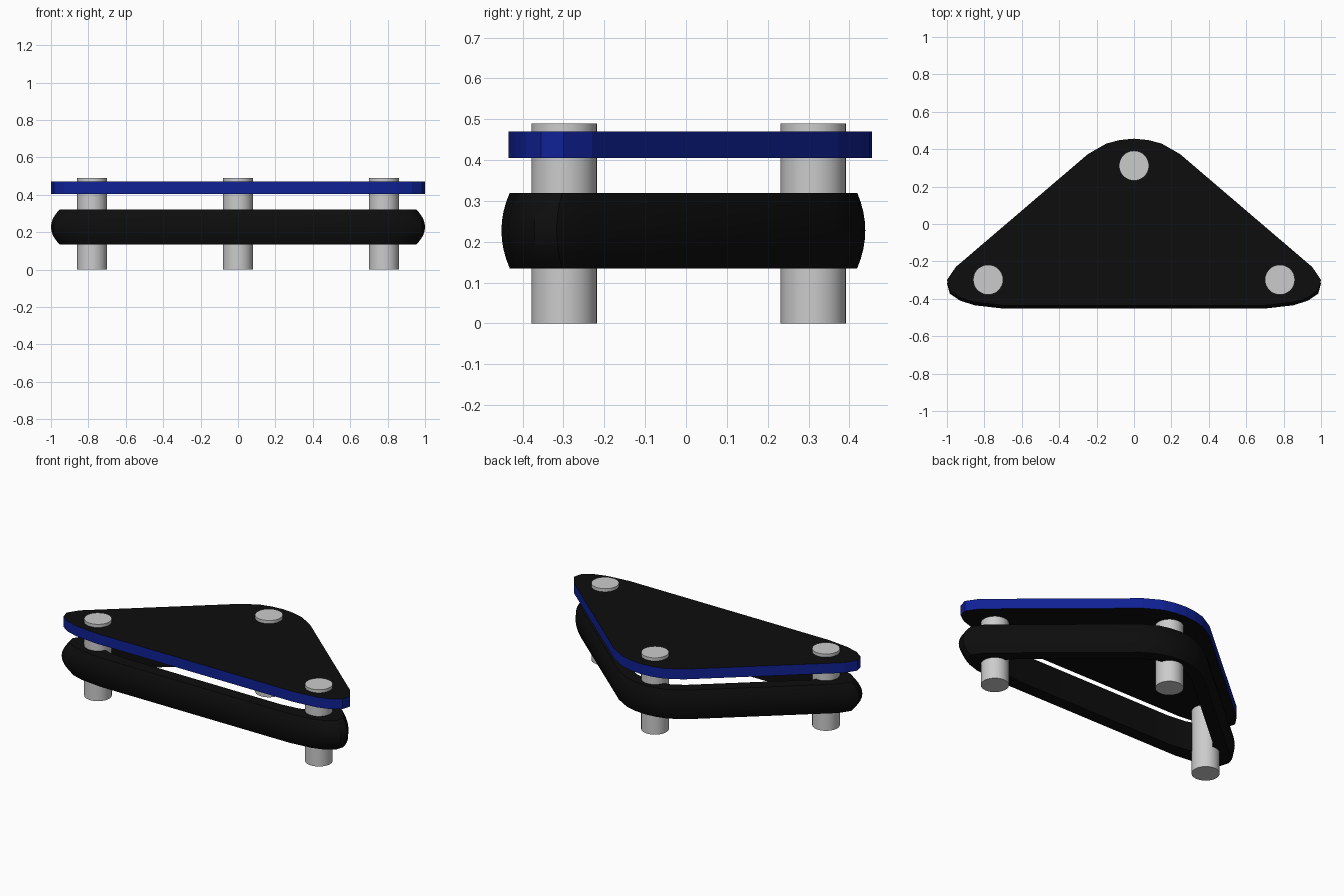
import bpy, bmesh, math

if "Cube" in bpy.data.objects:
    bpy.data.objects.remove(bpy.data.objects["Cube"])


def material(name, rgb):
    m = bpy.data.materials.new(name)
    m.diffuse_color = (*rgb, 1)
    m.use_nodes = True
    m.node_tree.nodes["Principled BSDF"].inputs["Base Color"].default_value = m.diffuse_color
    return m


black = material("black", (0.004, 0.004, 0.004))
blue = material("blue", (0.005, 0.015, 0.30))

# Right half of the rounded triangle outline, front to back
half = [(0.70, -0.435), (0.85, -0.418), (0.93, -0.393), (0.985, -0.355),
        (1.0, -0.30), (0.953, -0.23), (0.246, 0.374), (0.148, 0.43),
        (0.075, 0.449)]
outline = half + [(0, 0.456)] + [(-x, y) for x, y in reversed(half)]


def make_object(name, bm, mats):
    bmesh.ops.recalc_face_normals(bm, faces=bm.faces)
    me = bpy.data.meshes.new(name)
    bm.to_mesh(me)
    bm.free()
    for m in mats:
        me.materials.append(m)
    ob = bpy.data.objects.new(name, me)
    bpy.context.collection.objects.link(ob)
    return ob


def bridge(bm, a, b):
    n = len(a)
    return [bm.faces.new((a[i], a[(i + 1) % n], b[(i + 1) % n], b[i]))
            for i in range(n)]


# Top plate: black faces with a blue rim
bm = bmesh.new()
low, high = [[bm.verts.new((x, y, z)) for x, y in outline] for z in (0.405, 0.47)]
bm.faces.new(low)
bm.faces.new(high)
for f in bridge(bm, low, high):
    f.material_index = 1
make_object("top_plate", bm, [black, blue])

# Belt: ring with flat top and bottom, bulging outside and straight inside
z0, z1, steps = 0.135, 0.32, 8
profile = []
for i in range(steps + 1):
    t = i / steps
    profile.append((0.955 + 0.045 * (1 - (2 * t - 1) ** 2), z0 + (z1 - z0) * t))
profile += [(0.785, z1), (0.785, z0)]
bm = bmesh.new()
rings = [[bm.verts.new((x * s, (y - 0.017) * s, z)) for x, y in outline]
         for s, z in profile]
for i, ring in enumerate(rings):
    bridge(bm, ring, rings[(i + 1) % len(rings)])
belt = make_object("belt", bm, [black])
bpy.context.view_layer.objects.active = belt
belt.select_set(True)
bpy.ops.object.shade_smooth_by_angle(angle=math.radians(35))

# Three posts through belt and plate
for name, x, y in (("left_post", -0.78, -0.298), ("right_post", 0.78, -0.298),
                   ("back_post", 0, 0.312)):
    bpy.ops.mesh.primitive_cylinder_add(vertices=32, radius=0.08, depth=0.49,
                                        location=(x, y, 0.245))
    bpy.context.object.name = name
    bpy.ops.object.shade_smooth_by_angle(angle=math.radians(30))
